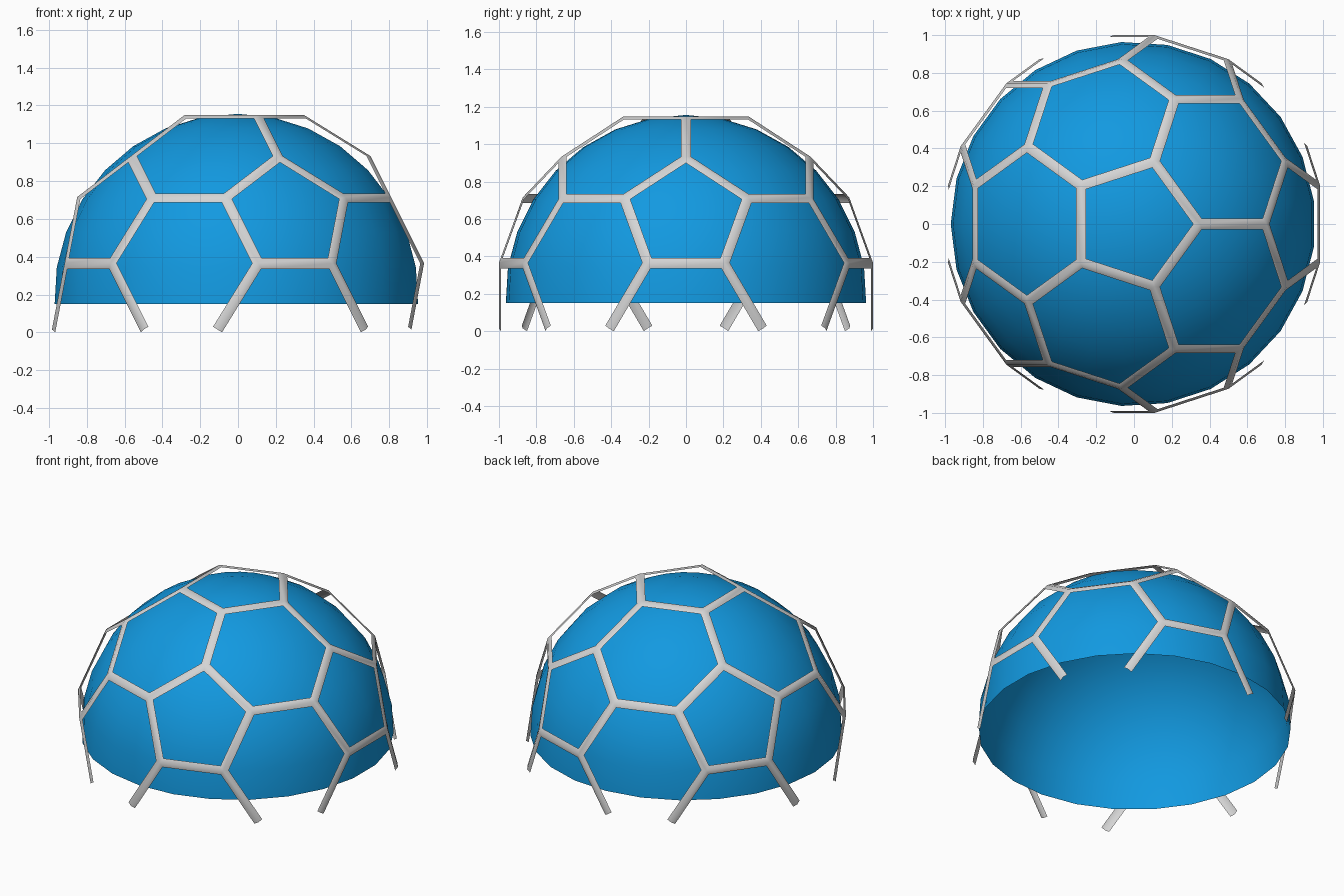
import bpy, bmesh, math
from mathutils import Vector

if "Cube" in bpy.data.objects:
    bpy.data.objects.remove(bpy.data.objects["Cube"])

EDGE = 0.412       # length of one frame edge
HALF = 0.030       # half width of the flat strips
SEGS, ROWS = 25, 8


def material(name, rgb):
    m = bpy.data.materials.new(name)
    m.diffuse_color = (*rgb, 1)
    m.use_nodes = True
    m.node_tree.nodes["Principled BSDF"].inputs["Base Color"].default_value = m.diffuse_color
    return m


def make_object(name, bm, mat):
    bmesh.ops.recalc_face_normals(bm, faces=bm.faces)
    me = bpy.data.meshes.new(name)
    bm.to_mesh(me)
    bm.free()
    for p in me.polygons:
        p.use_smooth = True
    me.materials.append(mat)
    ob = bpy.data.objects.new(name, me)
    bpy.context.collection.objects.link(ob)
    return ob


blue = material("bright blue", (0.006, 0.32, 0.75))
grey = material("light grey", (0.66, 0.66, 0.66))

# Icosahedron that the pentagon and hexagon pattern is cut from
rad = 3 * EDGE * math.sin(math.radians(72))
h, r = 1 / math.sqrt(5), 2 / math.sqrt(5)
ico = [Vector((0, 0, rad)), Vector((0, 0, -rad))]
for k in range(5):
    for z, turn in ((h, 0), (-h, 36)):
        t = math.radians(72 * k + turn)
        ico.append(Vector((r * math.cos(t), r * math.sin(t), z)) * rad)
near = {i: [j for j in range(12) if j != i and (ico[i] - ico[j]).length < 3.1 * EDGE]
        for i in range(12)}


def third(i, j):
    return ico[i].lerp(ico[j], 1 / 3)


def ordered(points):
    """Sort the corners of a panel counter-clockwise seen from outside."""
    n = sum(points, Vector()).normalized()
    u = (points[0] - n * points[0].dot(n)).normalized()
    v = n.cross(u)
    return sorted(points, key=lambda p: math.atan2(p.dot(v), p.dot(u)))


panels = [ordered([third(i, j) for j in near[i]]) for i in near]
for i in near:
    for j in near[i]:
        for k in near[i]:
            if i < j < k and k in near[j]:
                panels.append(ordered([third(a, b) for a in (i, j, k)
                                       for b in (i, j, k) if a != b]))

# Frame: a narrow border on every panel edge, lowest edges end as legs
bm = bmesh.new()
for pts in panels:
    n = len(pts)
    normal = sum(pts, Vector()).normalized()
    for i in range(n):
        p, q = pts[i], pts[(i + 1) % n]
        if max(p.z, q.z) < 0:
            continue
        inward = normal.cross(q - p).normalized() * HALF

        def inner(idx):
            c = pts[idx % n]
            if c.z < 0:                      # square-cut leg end
                return c + inward
            a = (pts[(idx - 1) % n] - c).normalized()
            b = (pts[(idx + 1) % n] - c).normalized()
            return c + (a + b) * (HALF / math.sin(a.angle(b)))

        bm.faces.new([bm.verts.new(v) for v in (p, q, inner(i + 1), inner(i))])
bmesh.ops.remove_doubles(bm, verts=bm.verts, dist=0.0005)
lift = -min(v.co.z for v in bm.verts)
bmesh.ops.translate(bm, verts=bm.verts, vec=(0, 0, lift))
make_object("panel_frame", bm, grey)

# Dome: open half sphere inside the frame
bm = bmesh.new()
R, base = 0.966, math.radians(-2.4)
rings = []
for i in range(ROWS):
    e = base + (math.pi / 2 - base) * i / ROWS
    rings.append([bm.verts.new((-R * math.cos(e) * math.cos(2 * math.pi * k / SEGS) - 0.005,
                                R * math.cos(e) * math.sin(2 * math.pi * k / SEGS),
                                lift + R * math.sin(e))) for k in range(SEGS)])
pole = bm.verts.new((0, 0, lift + R))
for i in range(ROWS):
    for k in range(SEGS):
        m = (k + 1) % SEGS
        if i < ROWS - 1:
            bm.faces.new((rings[i][k], rings[i][m], rings[i + 1][m], rings[i + 1][k]))
        else:
            bm.faces.new((rings[i][k], rings[i][m], pole))
make_object("dome", bm, blue)
